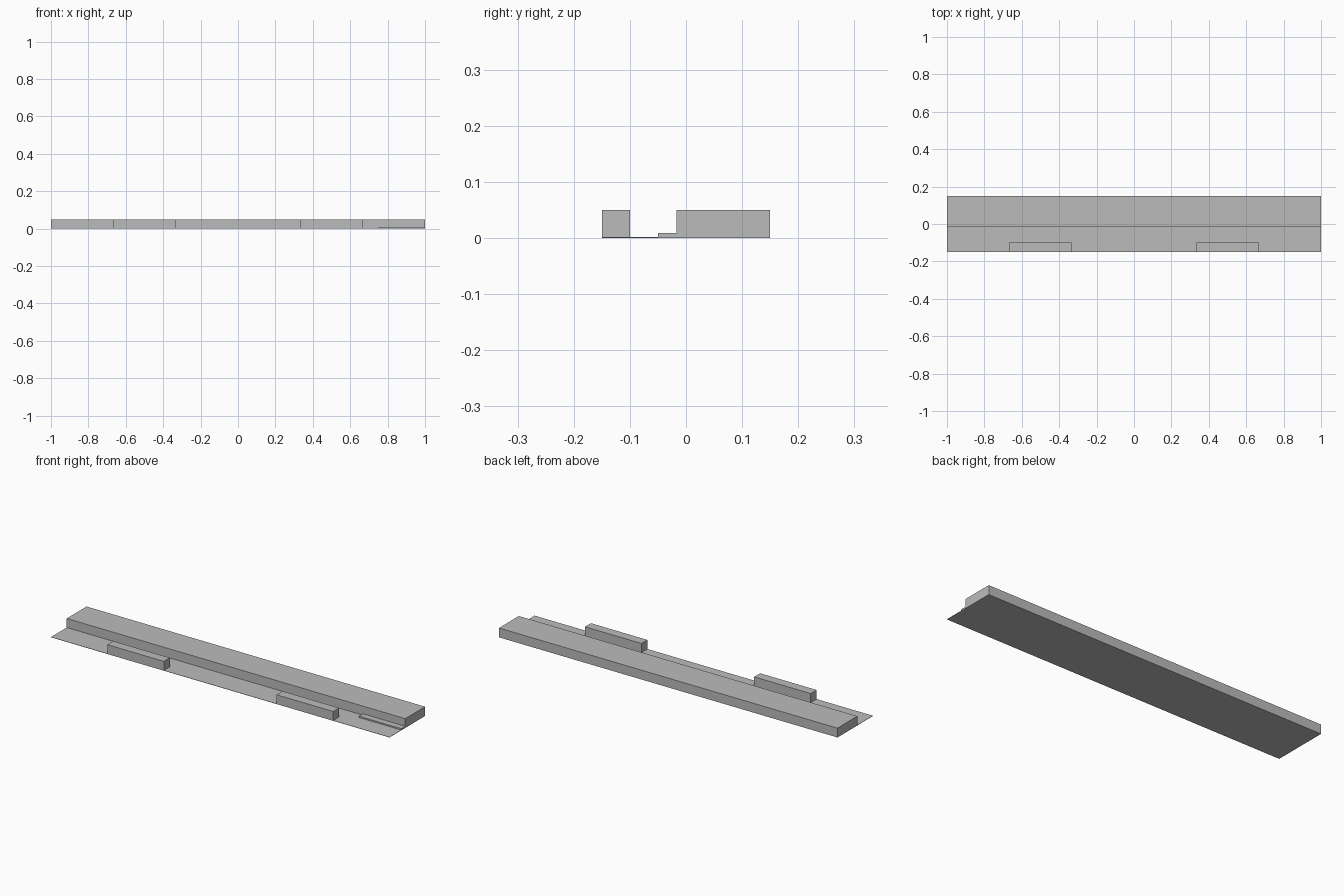
import bpy

# Remove the default object
cube = bpy.data.objects.get("Cube")
if cube:
    bpy.data.objects.remove(cube, do_unlink=True)

# Single flat grey
grey = bpy.data.materials.new("plain_grey")
grey.use_nodes = True
colour = (0.5, 0.5, 0.5, 1)
grey.diffuse_color = colour
bsdf = next(n for n in grey.node_tree.nodes if n.type == "BSDF_PRINCIPLED")
bsdf.inputs["Base Color"].default_value = colour


def box(name, low, high):
    """Add a box spanning two opposite corners."""
    centre = [(a + b) / 2 for a, b in zip(low, high)]
    size = [b - a for a, b in zip(low, high)]
    bpy.ops.mesh.primitive_cube_add(size=1, location=centre)
    obj = bpy.context.object
    obj.name = name
    obj.scale = size
    bpy.ops.object.transform_apply(location=False, rotation=False, scale=True)
    obj.data.materials.append(grey)
    return obj


height = 0.05
front, back = -0.15, 0.15
ledge_back = -0.017

# Long raised slab along the back, with a thin floor in front of it
box("main_slab", (-1, ledge_back, 0), (1, back, height))
box("floor_plate", (-1, front, 0), (1, ledge_back, 0.0015))

# Pair of low blocks on the front edge
for side, x in (("right", -0.5), ("left", 0.5)):
    box(f"{side}_front_block", (x - 0.167, front, 0), (x + 0.167, -0.1, height))

# Low step against the slab at the left end
box("low_step", (0.75, -0.05, 0), (1, ledge_back, 0.009))
